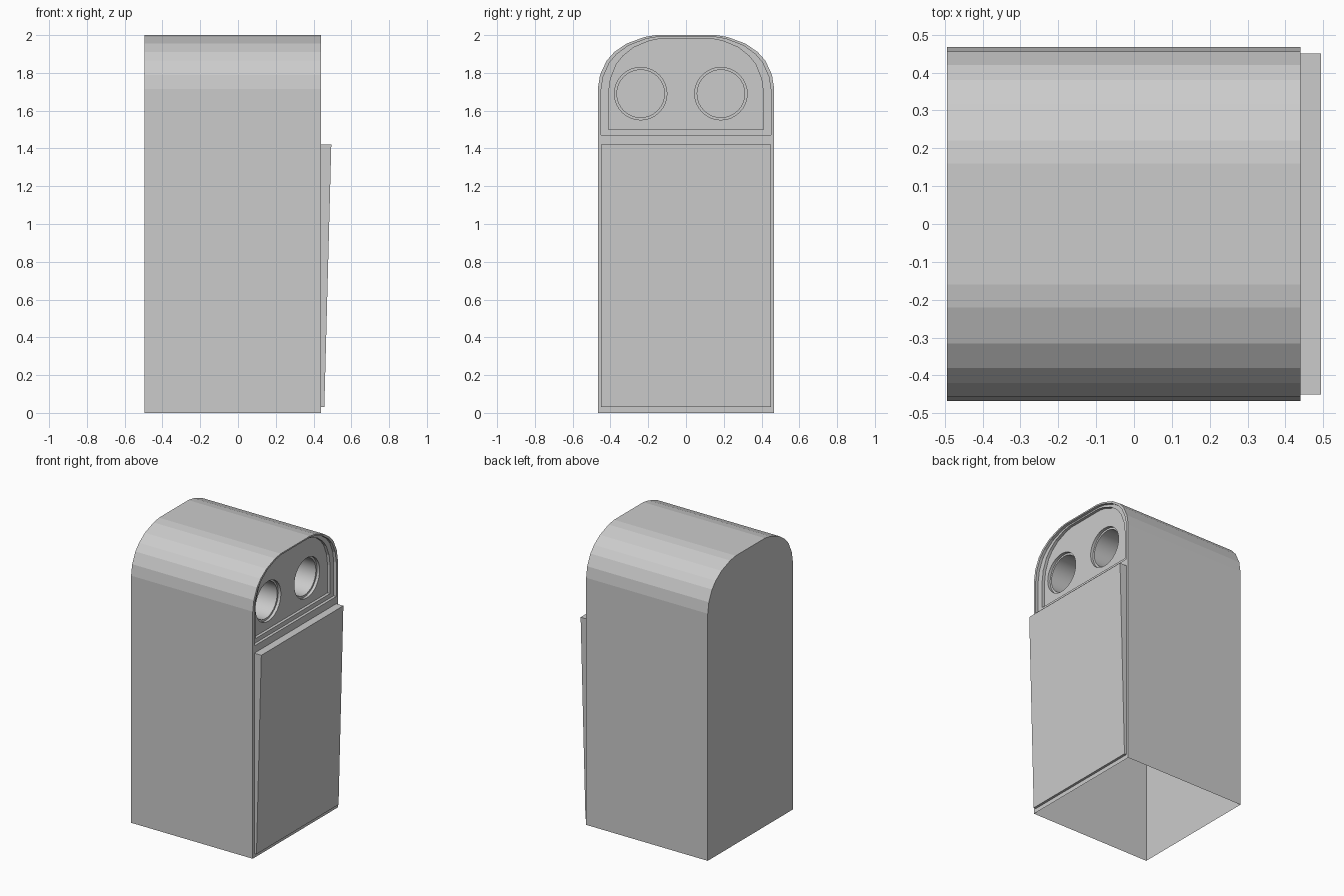
import bpy, bmesh, math

if "Cube" in bpy.data.objects:
    bpy.data.objects.remove(bpy.data.objects["Cube"])

FRONT, BACK = 0.44, -0.494
ARC = [(.467, 1.715), (.455, 1.79), (.42, 1.865), (.38, 1.91),
       (.315, 1.955), (.22, 1.99), (.16, 2.0)]
HOLES = [(-.24, 1.69), (.185, 1.69)]
STEP1, STEP2 = FRONT - .02, FRONT - .04      # recess levels
SIDES = 32


def outline(base, half=.467, top=2.0):
    """Arched outline (y, z) with a flat base, scaled to a half width and top."""
    k = half / .467
    right = [(half, base)] + [(y * k, z - (2 - top)) for y, z in ARC]
    return right + [(-y, z) for y, z in reversed(right)]


def circle(center, r):
    return [(center[0] + r * math.cos(2 * math.pi * i / SIDES),
             center[1] + r * math.sin(2 * math.pi * i / SIDES)) for i in range(SIDES)]


def ring(bm, pts, x):
    return [bm.verts.new((x, y, z)) for y, z in pts]


def bridge(bm, a, b, closed=True):
    n = len(a)
    for i in range(n if closed else n - 1):
        j = (i + 1) % n
        bm.faces.new((a[i], a[j], b[j], b[i]))


def finish(bm, name):
    bmesh.ops.remove_doubles(bm, verts=bm.verts, dist=1e-5)
    bmesh.ops.recalc_face_normals(bm, faces=bm.faces)
    me = bpy.data.meshes.new(name)
    bm.to_mesh(me)
    bm.free()
    ob = bpy.data.objects.new(name, me)
    bpy.context.collection.objects.link(ob)
    return ob


# Body shell: arched walls, open underneath, front with a stepped recess
bm = bmesh.new()
back, front = ring(bm, outline(0), BACK), ring(bm, outline(0), FRONT)
bridge(bm, back, front, closed=False)
bm.faces.new(back)
split = ring(bm, outline(1.445), FRONT)
bm.faces.new((front[0], front[1], split[0], split[-1], front[-2], front[-1]))
previous = split
for base, half, top, x in [(1.47, .45, 1.99, FRONT), (1.47, .45, 1.99, STEP1),
                           (1.50, .41, 1.98, STEP1), (1.50, .41, 1.98, STEP2)]:
    current = ring(bm, outline(base, half, top), x)
    bridge(bm, previous, current)
    previous = current
finish(bm, "bin_body")

# Recessed panel with two round openings
bm = bmesh.new()
edges = []
for pts in [outline(1.50, .41, 1.98)] + [circle(c, .139) for c in HOLES]:
    vs = ring(bm, pts, STEP2)
    edges += [bm.edges.new((vs[i - 1], vs[i])) for i in range(len(vs))]
bmesh.ops.triangle_fill(bm, edges=edges, use_beauty=True, normal=(1, 0, 0))
bm.normal_update()
for f in bm.faces:
    if f.normal.x < 0:
        f.normal_flip()
finish(bm, "opening_panel")

# Stepped round openings going inward
for side, c in zip(("left", "right"), HOLES):
    bm = bmesh.new()
    rings = [ring(bm, circle(c, r), x) for r, x in
             [(.139, STEP2), (.139, STEP2 - .02), (.126, STEP2 - .02), (.126, STEP2 - .2)]]
    for a, b in zip(rings, rings[1:]):
        bridge(bm, a, b)
    bm.faces.new(rings[-1])
    ob = finish(bm, side + "_opening")
    bm = bmesh.new()
    bm.from_mesh(ob.data)
    deep = min(bm.faces, key=lambda f: f.calc_center_median().x)
    if deep.normal.x < 0:
        bmesh.ops.reverse_faces(bm, faces=bm.faces)
    bm.to_mesh(ob.data)
    bm.free()
    bpy.ops.object.select_all(action='DESELECT')
    ob.select_set(True)
    bpy.context.view_layer.objects.active = ob
    bpy.ops.object.shade_smooth_by_angle(angle=math.radians(30))

# Wedge-shaped door, thicker at the top
bm = bmesh.new()
door = [(FRONT, .03), (.457, .03), (.494, 1.42), (FRONT, 1.42)]
sides = [[bm.verts.new((x, y, z)) for x, z in door] for y in (-.45, .45)]
bridge(bm, *sides)
for s in sides:
    bm.faces.new(s)
finish(bm, "front_door")
